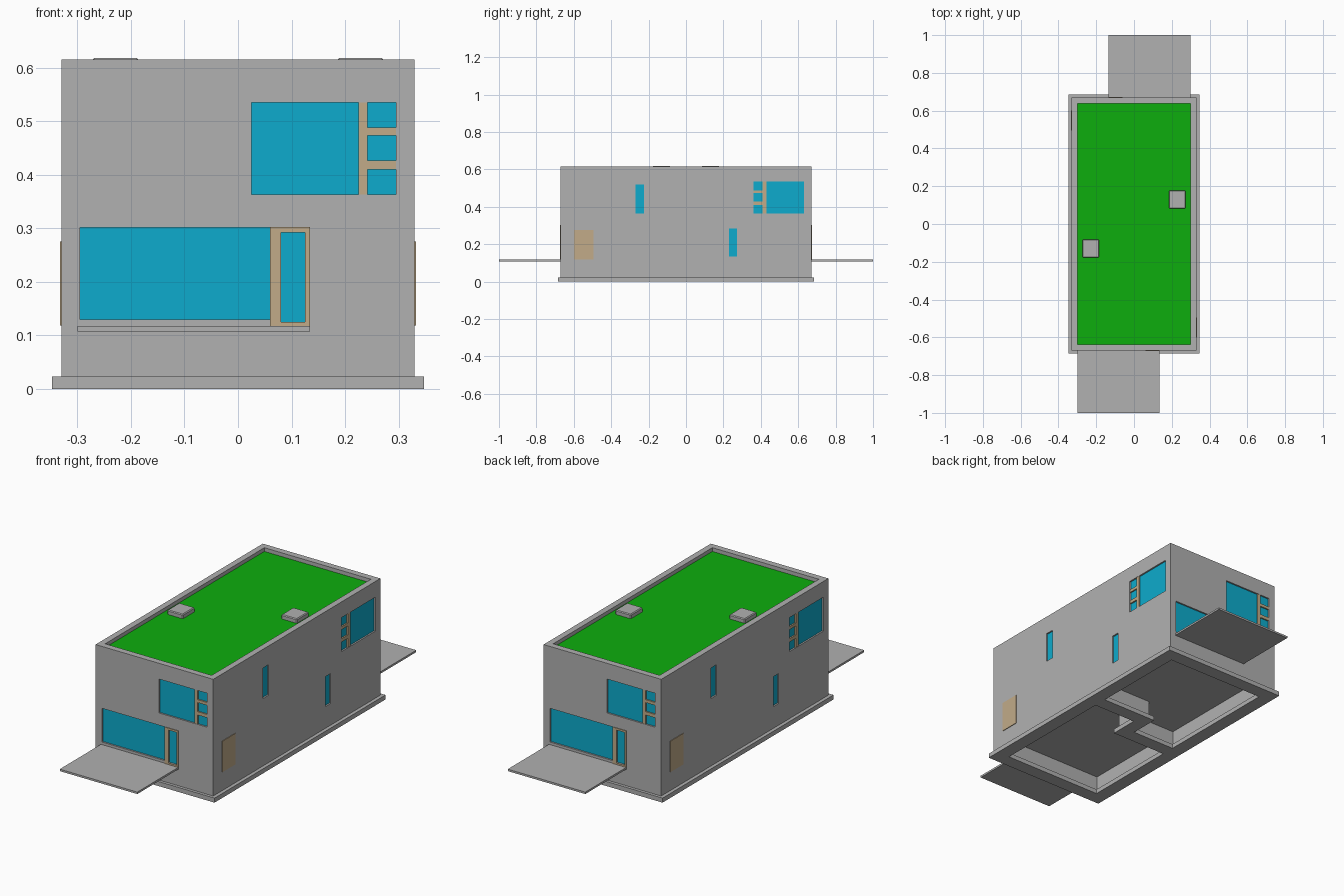
import bpy, bmesh

cube = bpy.data.objects.get("Cube")
if cube:
    bpy.data.objects.remove(cube, do_unlink=True)


def material(name, rgb):
    m = bpy.data.materials.new(name)
    m.use_nodes = True
    m.diffuse_color = (*rgb, 1)
    bsdf = next(n for n in m.node_tree.nodes if n.type == 'BSDF_PRINCIPLED')
    bsdf.inputs["Base Color"].default_value = (*rgb, 1)
    return m


GREY = material("concrete grey", (0.44, 0.44, 0.44))
GREEN = material("roof green", (0.004, 0.42, 0.004))
BLUE = material("glass blue", (0.004, 0.41, 0.61))
TAN = material("wood tan", (0.54, 0.41, 0.25))

HX, HY, TOP = 0.33, 0.67, 0.615          # house half sizes and height
FLOOR, FOOT = 0.107, 0.023               # floor underside and footing height


def prism(bm, pts, z0, z1):
    """Extrude a flat outline from z0 to z1."""
    face = bm.faces.new([bm.verts.new((x, y, z0)) for x, y in pts])
    top = bmesh.ops.extrude_face_region(bm, geom=[face])["geom"]
    verts = [g for g in top if isinstance(g, bmesh.types.BMVert)]
    bmesh.ops.translate(bm, verts=verts, vec=(0, 0, z1 - z0))


def build(name, mat, solids, twice=True):
    """Object from (outline, z0, z1) solids, repeated by a half turn about z."""
    bm = bmesh.new()
    for pts, z0, z1 in solids:
        for s in ((1, -1) if twice else (1,)):
            prism(bm, [(s * x, s * y) for x, y in pts], z0, z1)
    bmesh.ops.recalc_face_normals(bm, faces=bm.faces)
    mesh = bpy.data.meshes.new(name)
    bm.to_mesh(mesh)
    bm.free()
    mesh.materials.append(mat)
    ob = bpy.data.objects.new(name, mesh)
    bpy.context.collection.objects.link(ob)
    return ob


def box(x0, x1, y0, y1, z0, z1):
    return [(x0, y0), (x1, y0), (x1, y1), (x0, y1)], z0, z1


def front(u0, u1, z0, z1, d0, d1):
    """Panel on the front wall, from depth d0 to d1 behind its surface."""
    return box(u0, u1, -HY + d0, -HY + d1, z0, z1)


def side(u0, u1, z0, z1, d0, d1):
    """Panel on the +x wall, from depth d0 to d1 behind its surface."""
    return box(HX - d1, HX - d0, u0, u1, z0, z1)


def cavity(d, z0, z1):
    """L-shaped hollow under the floor; d widens it above the footing."""
    x, y = 0.278 + d, 0.615 + d
    a, b, c = -0.035 + d, 0.11 - d, -0.04 - d
    return [(-x, y), (x, y), (x, b), (a, b), (a, c), (-x, c)], z0, z1


def cut(target, solids):
    """Subtract the solids from the target and drop the helper."""
    tool = build("cutter", GREY, solids)
    tool.hide_render = True
    mod = target.modifiers.new("cut", 'BOOLEAN')
    mod.operation, mod.solver, mod.object = 'DIFFERENCE', 'EXACT', tool
    deps = bpy.context.evaluated_depsgraph_get()
    mesh = bpy.data.meshes.new_from_object(target.evaluated_get(deps))
    target.modifiers.clear()
    target.data = mesh
    bpy.data.objects.remove(tool, do_unlink=True)


# Window openings: wall, then horizontal and vertical range
openings = [
    (front, -0.295, 0.06, 0.13, 0.301),
    (front, 0.08, 0.125, 0.125, 0.292),
    (front, 0.025, 0.295, 0.363, 0.535),
    (side, -0.27, -0.225, 0.365, 0.52),
    (side, 0.23, 0.272, 0.133, 0.285),
    (side, 0.36, 0.63, 0.363, 0.535),
]

# Footing and house body
footing = build("footing", GREY, [box(-0.348, 0.348, -0.685, 0.685, 0, FOOT)], False)
cut(footing, [cavity(0, -0.05, FOOT + 0.05)])
walls = build("house_walls", GREY, [box(-HX, HX, -HY, HY, FOOT, TOP)], False)
cut(walls, [cavity(0.0175, -0.05, FLOOR)]
    + [w(u0, u1, z0, z1, -0.05, 0.012) for w, u0, u1, z0, z1 in openings])

# Roof recess with its planted surface
roof_cut = [(-0.299, -0.638), (0.299, -0.638), (0.299, 0.638), (-0.299, 0.638)]
hole = build("roof_recess_cutter", GREY, [(roof_cut, 0.59, TOP + 0.05)], False)
hole.hide_render = True
mod = walls.modifiers.new("roof_recess", 'BOOLEAN')
mod.operation, mod.solver, mod.object = 'DIFFERENCE', 'EXACT', hole
mesh = bpy.data.meshes.new_from_object(
    walls.evaluated_get(bpy.context.evaluated_depsgraph_get()))
walls.modifiers.clear()
walls.data = mesh
bpy.data.objects.remove(hole, do_unlink=True)
build("green_roof", GREEN, [(roof_cut, 0.588, 0.596)], False)

# Roof hatches with softened edges
hatches = build("roof_hatches", GREY, [box(-0.273, -0.185, -0.178, -0.082, 0.59, 0.618)])
bev = hatches.modifiers.new("soft_edges", 'BEVEL')
bev.width, bev.segments = 0.004, 1

# Glass
build("window_glass", BLUE,
      [w(u0, u1, z0, z1, 0.008, 0.013) for w, u0, u1, z0, z1 in openings])

# Bars dividing the upper corner windows
bars = []
for w, m0, m1, s0, s1 in ((front, 0.225, 0.242, 0.242, 0.295),
                          (side, 0.41, 0.43, 0.36, 0.41)):
    bars.append(w(m0, m1, 0.363, 0.535, 0.001, 0.012))
    for z0, z1 in ((0.41, 0.427), (0.473, 0.488)):
        bars.append(w(s0, s1, z0, z1, 0.001, 0.012))
build("window_bars", TAN, bars)

# Entrance door frames and plain side doors
build("door_frames", TAN, [
    front(0.06, 0.08, 0.117, 0.302, -0.003, 0.01),
    front(0.125, 0.135, 0.117, 0.302, -0.003, 0.01),
    front(0.08, 0.125, 0.292, 0.302, -0.003, 0.01),
    front(0.08, 0.125, 0.117, 0.125, -0.003, 0.01)])
build("side_doors", TAN, [side(-0.60, -0.495, 0.118, 0.275, -0.003, 0.005)])

# Porch decks
build("porch_decks", GREY, [box(-0.30, 0.135, -1.0, -HY + 0.005, FLOOR, 0.117)])
